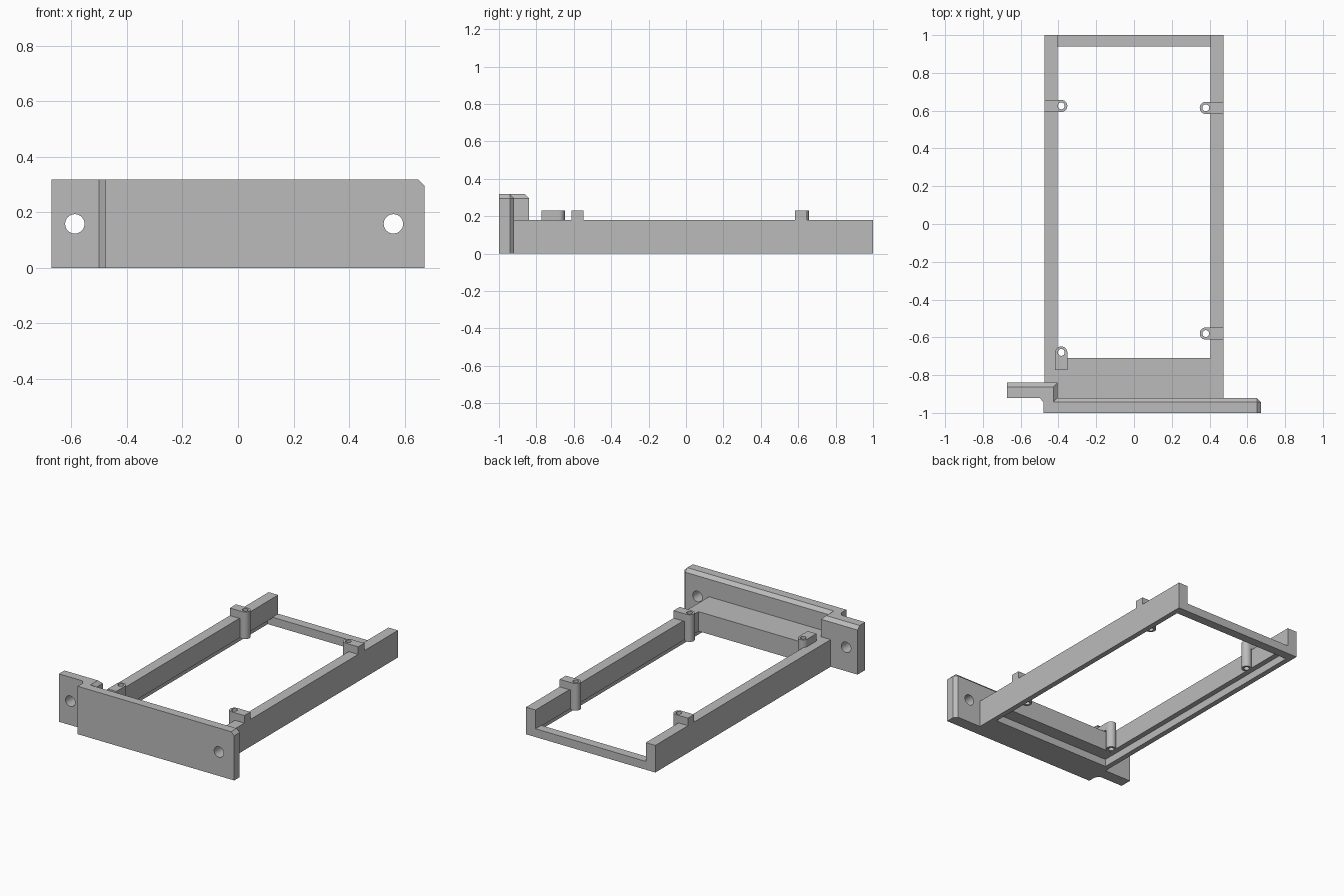
import bpy, bmesh, math

cube = bpy.data.objects.get("Cube")
if cube:
    bpy.data.objects.remove(cube, do_unlink=True)

grey = bpy.data.materials.new("plain grey")
grey.use_nodes = True
colour = (0.5, 0.5, 0.5, 1)
grey.diffuse_color = colour
grey.node_tree.nodes["Principled BSDF"].inputs["Base Color"].default_value = colour


def prism(name, outline, z0, z1):
    """Extrude a plan outline upwards."""
    bm = bmesh.new()
    base = bm.faces.new([bm.verts.new((x, y, z0)) for x, y in outline])
    top = bmesh.ops.extrude_face_region(bm, geom=[base])["geom"]
    for v in top:
        if isinstance(v, bmesh.types.BMVert):
            v.co.z = z1
    bmesh.ops.recalc_face_normals(bm, faces=bm.faces)
    mesh = bpy.data.meshes.new(name)
    bm.to_mesh(mesh)
    bm.free()
    mesh.materials.append(grey)
    obj = bpy.data.objects.new(name, mesh)
    bpy.context.collection.objects.link(obj)
    return obj


def box(name, x0, x1, y0, y1, z0, z1):
    return prism(name, [(x0, y0), (x1, y0), (x1, y1), (x0, y1)], z0, z1)


def arc(cx, cy, r, start, sweep, steps):
    return [(cx + r * math.cos(start + sweep * i / steps),
             cy + r * math.sin(start + sweep * i / steps)) for i in range(steps + 1)]


def circle(cx, cy, r):
    return arc(cx, cy, r, 0, math.tau, 32)[:-1]


def combine(target, tool, operation):
    """Apply a boolean and remove its tool."""
    mod = target.modifiers.new("join", 'BOOLEAN')
    mod.object, mod.operation, mod.solver = tool, operation, 'EXACT'
    bpy.context.view_layer.objects.active = target
    bpy.ops.object.modifier_apply(modifier=mod.name)
    bpy.data.objects.remove(tool, do_unlink=True)


def smooth(obj):
    bpy.ops.object.select_all(action='DESELECT')
    obj.select_set(True)
    bpy.context.view_layer.objects.active = obj
    bpy.ops.object.shade_smooth_by_angle(angle=math.radians(30))


# Tray frame: open middle, lowered back bar and stepped underside
HALF, INNER, RAIL_TOP, LIP = 0.475, 0.405, 0.18, 0.05
frame = box("tray_frame", -HALF, HALF, -0.92, 1, 0, RAIL_TOP)
for cut in (box("opening", -INNER, INNER, -0.71, 0.94, -1, 1),
            box("back_gap", -INNER, INNER, 0.9, 1.1, 0.055, 1),
            box("under_step", -0.44, 0.44, -0.8, 0.94, -1, LIP)):
    combine(frame, cut, 'DIFFERENCE')

# Screw bosses: round post, rounded head reaching over the rail, through hole
R, TOP = 0.032, 0.23
for x, y, heading, reach in ((-0.385, 0.625, math.pi, 0.09), (0.38, 0.615, 0, 0.095),
                             (0.38, -0.58, 0, 0.095), (-0.385, -0.68, -math.pi / 2, 0.092)):
    dx, dy = reach * math.cos(heading), reach * math.sin(heading)
    nose = arc(x, y, R, heading + math.pi / 2, math.pi, 16)
    tail = [(nose[-1][0] + dx, nose[-1][1] + dy), (nose[0][0] + dx, nose[0][1] + dy)]
    combine(frame, prism("post", circle(x, y, R), LIP, RAIL_TOP), 'UNION')
    combine(frame, prism("head", nose + tail, RAIL_TOP, TOP), 'UNION')
    combine(frame, prism("bore", circle(x, y, 0.018), -1, 1), 'DIFFERENCE')
smooth(frame)

# Front plate with an offset mounting tab
H, BACK, TAB_BACK, END = 0.318, -0.92, -0.84, 0.672
plate = prism("front_plate", [(-0.478, -1), (END, -1), (END, BACK), (-INNER, BACK),
                              (-INNER, TAB_BACK), (-END, TAB_BACK), (-END, BACK),
                              (-0.5, BACK), (-0.478, -0.945)], 0, H)


def on(edge, axis, value):
    return all(abs(v.co[axis] - value) < 1e-4 for v in edge.verts)


# Chamfer the rear top edges and the free end
bm = bmesh.new()
bm.from_mesh(plate.data)
rims = []
for e in bm.edges:
    xs = [v.co.x for v in e.verts]
    rear_top = on(e, 2, H) and ((on(e, 1, BACK) and max(xs) > 0) or on(e, 1, TAB_BACK))
    end_top = on(e, 2, H) and (on(e, 0, END) or on(e, 0, -INNER))
    end_rear = on(e, 0, END) and on(e, 1, BACK)
    if rear_top or end_top or end_rear:
        rims.append(e)
bmesh.ops.bevel(bm, geom=rims, offset=0.022, segments=1, affect='EDGES', profile=0.5)
bmesh.ops.recalc_face_normals(bm, faces=bm.faces)
bm.to_mesh(plate.data)
bm.free()

# Round mounting holes through the plate and tab
for x in (-0.588, 0.56):
    hole = prism("hole", circle(0, 0, 0.035), -0.3, 0.3)
    hole.rotation_euler.x = math.pi / 2
    hole.location = (x, -0.92, 0.159)
    bpy.context.view_layer.update()
    combine(plate, hole, 'DIFFERENCE')
smooth(plate)
